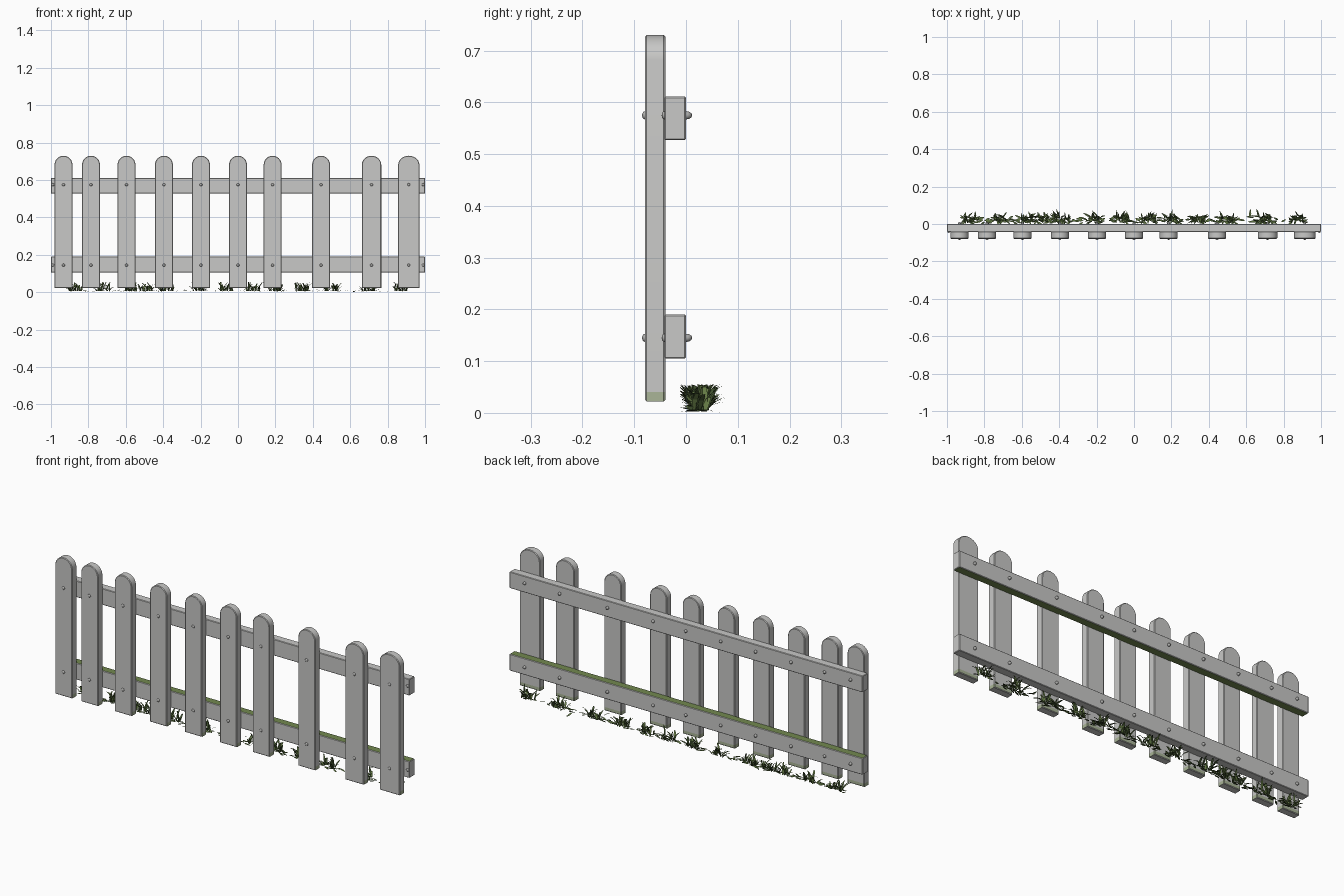
import bpy, bmesh, math, random
from mathutils import Vector, Matrix

if "Cube" in bpy.data.objects:
    bpy.data.objects.remove(bpy.data.objects["Cube"])

random.seed(7)


def material(name, rgb):
    m = bpy.data.materials.new(name)
    m.diffuse_color = (*rgb, 1)
    m.use_nodes = True
    m.node_tree.nodes["Principled BSDF"].inputs["Base Color"].default_value = m.diffuse_color
    return m


WOOD = material("weathered_grey_wood", (0.58, 0.58, 0.57))
MOSS = material("moss_green", (0.17, 0.25, 0.08))
PALE = material("pale_moss", (0.40, 0.46, 0.31))
METAL = material("nail_grey", (0.42, 0.42, 0.41))
GRASS = material("grass_green", (0.13, 0.20, 0.06))
DARK = material("dark_grass", (0.055, 0.09, 0.03))


def finish(bm, name, mats, smooth=None):
    me = bpy.data.meshes.new(name)
    bm.to_mesh(me)
    bm.free()
    for m in mats:
        me.materials.append(m)
    ob = bpy.data.objects.new(name, me)
    bpy.context.collection.objects.link(ob)
    if smooth:
        bpy.ops.object.select_all(action='DESELECT')
        ob.select_set(True)
        bpy.context.view_layer.objects.active = ob
        bpy.ops.object.shade_smooth_by_angle(angle=math.radians(smooth))
    return ob


# Round-topped pickets: outline extruded in y, softened, moss band at the foot
def picket(name, cx, width):
    r, z0, z1, y0, y1 = width / 2, 0.022, 0.73, -0.079, -0.04
    spring = z1 - 0.048
    pts = [(cx - r, z0), (cx + r, z0)]
    for i in range(13):
        a = math.pi * i / 12
        pts.append((cx + r * math.cos(a), spring + 0.048 * math.sin(a)))
    bm = bmesh.new()
    face = bm.faces.new([bm.verts.new((x, y0, z)) for x, z in pts])
    ext = bmesh.ops.extrude_face_region(bm, geom=[face])
    for v in ext["geom"]:
        if isinstance(v, bmesh.types.BMVert):
            v.co.y = y1
    bmesh.ops.recalc_face_normals(bm, faces=bm.faces[:])
    rim = [e for e in bm.edges if abs(e.verts[0].co.y - e.verts[1].co.y) < 1e-5]
    bmesh.ops.bevel(bm, geom=rim, offset=0.003, segments=1, affect='EDGES')
    bmesh.ops.bisect_plane(bm, geom=bm.verts[:] + bm.edges[:] + bm.faces[:],
                           plane_co=(0, 0, 0.04), plane_no=(0, 0, 1))
    bm.normal_update()
    for f in bm.faces:
        if f.calc_center_median().z < 0.04 and f.normal.y > -0.5 and f.normal.z > -0.5:
            f.material_index = 1
    finish(bm, name, [WOOD, PALE], 35)


centres = [-0.933, -0.786, -0.596, -0.396, -0.198, 0, 0.185, 0.444, 0.714, 0.913]
widths = [0.096] * 8 + [0.104, 0.114]
for i, (c, w) in enumerate(zip(centres, widths)):
    picket(f"picket_{i + 1}", c, w)


# Rails with one mossy horizontal face (side = +1 top, -1 underside)
def rail(name, z0, z1, side):
    bm = bmesh.new()
    bmesh.ops.create_cube(bm, size=1, matrix=Matrix.Translation((0, -0.021, (z0 + z1) / 2))
                          @ Matrix.Diagonal((2, 0.042, z1 - z0, 1)))
    bmesh.ops.bevel(bm, geom=bm.edges[:], offset=0.0025, segments=1, affect='EDGES')
    bm.normal_update()
    for f in bm.faces:
        if f.normal.z * side > 0.9:
            f.material_index = 1
    finish(bm, name, [WOOD, MOSS])


rail("lower_rail", 0.105, 0.19, 1)
rail("upper_rail", 0.527, 0.611, -1)

# Domed nail heads, front and back of each joint, and at the rail ends
bm = bmesh.new()


def nail(x, y, z, depth):
    bmesh.ops.create_uvsphere(bm, u_segments=10, v_segments=6, radius=1,
                              matrix=Matrix.Translation((x, y, z))
                              @ Matrix.Diagonal((0.008, depth, 0.008, 1)))


for z in (0.145, 0.575):
    for c in centres:
        nail(c, -0.079, z, 0.006)
        nail(c, 0.0, z, 0.012)
    for x in (-0.99, 0.99):
        nail(x, -0.042, z, 0.005)
finish(bm, "nails", [METAL], 60)

# Grass: curved tapering blades in tufts, with low leaves between them
bm = bmesh.new()


def clamp(v):
    return Vector((max(-0.95, min(0.96, v.x)), max(-0.012, min(0.082, v.y)), max(0.0, v.z)))


def blade(x, y, ang, reach, height, width):
    out = Vector((math.cos(ang), math.sin(ang), 0))
    side = Vector((-out.y, out.x, 0)) * width / 2
    base = Vector((x, y, 0.006))
    rows = []
    for t, w in ((0, 0.6), (0.4, 1.0), (0.75, 0.7)):
        p = base + out * reach * t ** 1.3 + Vector((0, 0, height * math.sin(t * math.pi / 2)))
        rows.append([bm.verts.new(clamp(p - side * w)), bm.verts.new(clamp(p + side * w))])
    tip = bm.verts.new(clamp(base + out * reach + Vector((0, 0, height * 0.97))))
    mat = 1 if random.random() < 0.45 else 0
    for a, b in zip(rows, rows[1:]):
        bm.faces.new((a[0], a[1], b[1], b[0])).material_index = mat
    bm.faces.new((rows[-1][0], rows[-1][1], tip)).material_index = mat


for tx in (-0.87, -0.72, -0.57, -0.49, -0.38, -0.2, -0.06, 0.08, 0.2, 0.34, 0.5, 0.7, 0.87):
    for i in range(24):
        blade(tx + random.uniform(-0.035, 0.035), 0.028 + random.uniform(-0.014, 0.014),
              random.uniform(0, 2 * math.pi), random.uniform(0.015, 0.05),
              random.uniform(0.015, 0.052), random.uniform(0.007, 0.012))
for i in range(190):
    blade(random.uniform(-0.92, 0.93), random.uniform(0.008, 0.035),
          random.choice((0, math.pi)) + random.uniform(-0.7, 0.7),
          random.uniform(0.02, 0.045), random.uniform(-0.004, 0.01), 0.010)
blade(0.62, 0.04, 1.5, 0.045, -0.006, 0.012)
finish(bm, "grass", [GRASS, DARK])
